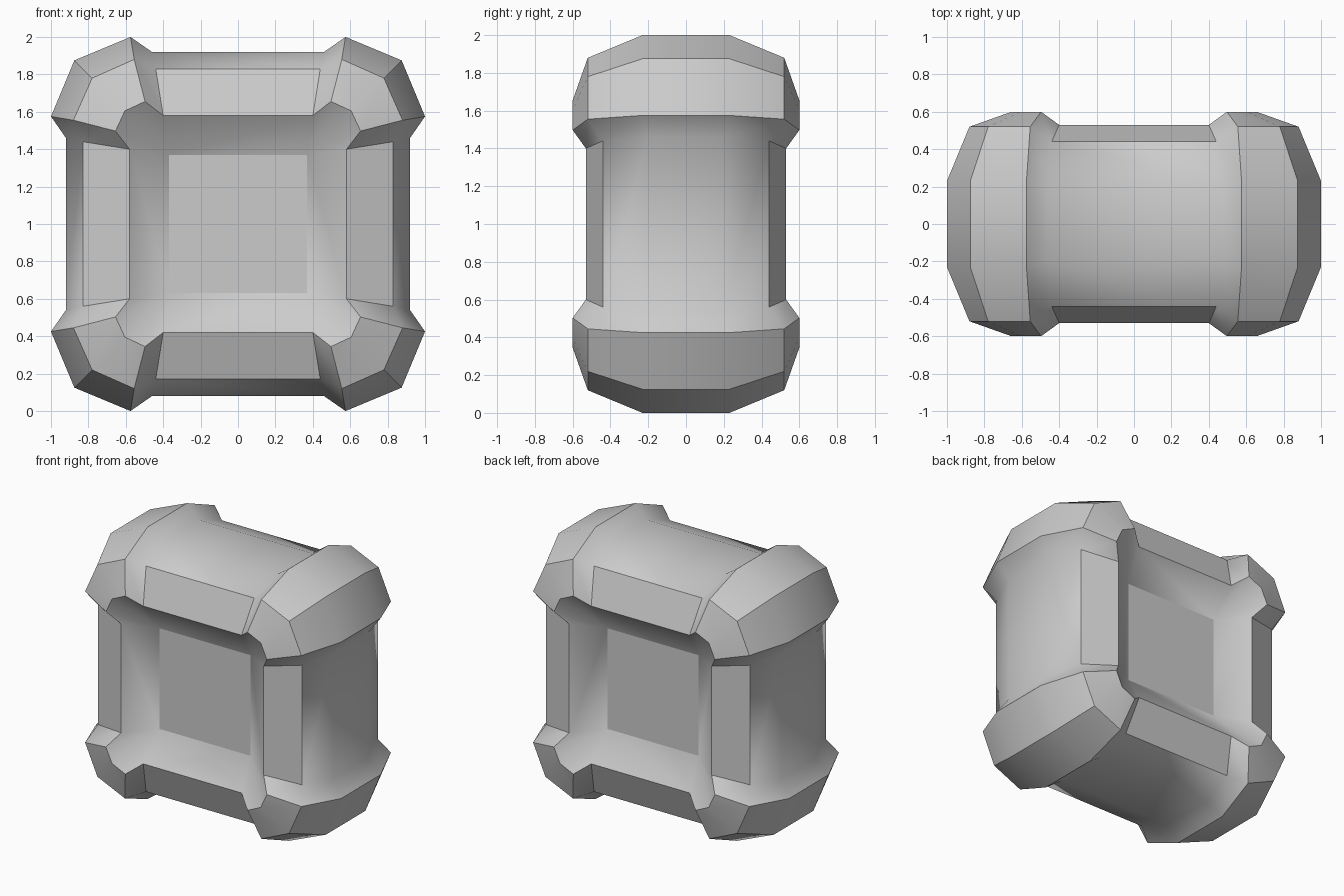
import bpy, bmesh, math

if "Cube" in bpy.data.objects:
    bpy.data.objects.remove(bpy.data.objects["Cube"])

# Cross-section layers from front rim to mid-depth:
# beam end (across, out, depth), cap side (across, out, depth), cap corner (diagonal, depth)
LAYERS = [
    ((0.40, 0.58, 0.53), (0.497, 0.655, 0.60), (0.605, 0.60)),
    ((0.44, 0.83, 0.44), (0.555, 0.88, 0.52), (0.78, 0.52)),
    ((0.46, 0.92, 0.20), (0.575, 1.00, 0.23), (0.875, 0.23)),
]
PANEL, PANEL_DEPTH = 0.37, 0.385

bm = bmesh.new()


def spin(x, z, k):
    """Rotate a point k quarter turns about the crate's depth axis."""
    for _ in range(k):
        x, z = -z, x
    return x, z


def vert(x, z, y, k):
    x, z = spin(x, z, k)
    return bm.verts.new((x, y, z + 1))


def ring(layer, side):
    """Twenty points around the crate: two beam ends and a cap per corner."""
    (et, er, ey), (at, ar, ay), (d, by) = layer
    quarter = [(er, et, ey), (ar, at, ay), (d, d, by), (at, ar, ay), (et, er, ey)]
    return [vert(x, z, side * y, k) for k in range(4) for x, z, y in quarter]


# Outer shell: beams, corner caps and grooves bridged from front to back
rings = [ring(l, -1) for l in LAYERS] + [ring(l, 1) for l in reversed(LAYERS)]
for a, b in zip(rings, rings[1:]):
    for i in range(20):
        j = (i + 1) % 20
        bm.faces.new((a[i], a[j], b[j], b[i]))

# Recessed panels with sloping walls, front and back
panels = []
for side, rim in ((-1, rings[0]), (1, rings[-1])):
    corner = [vert(PANEL, PANEL, side * PANEL_DEPTH, k) for k in range(4)]
    for k in range(4):
        for i in range(4):
            bm.faces.new((rim[5 * k + i], rim[5 * k + i + 1], corner[k]))
        n = (k + 1) % 4
        bm.faces.new((rim[5 * k + 4], rim[5 * n], corner[n], corner[k]))
    panels.append(bm.faces.new(corner))

bmesh.ops.recalc_face_normals(bm, faces=bm.faces[:])
bm.faces.index_update()
flat = [f.index for f in panels]
mesh = bpy.data.meshes.new("crate")
bm.to_mesh(mesh)
bm.free()

crate = bpy.data.objects.new("crate", mesh)
bpy.context.collection.objects.link(crate)
bpy.context.view_layer.objects.active = crate
crate.select_set(True)

# Soft curves on the beams and walls, crisp edges elsewhere, flat panels
bpy.ops.object.shade_smooth_by_angle(angle=math.radians(38))
for i in flat:
    mesh.polygons[i].use_smooth = False
